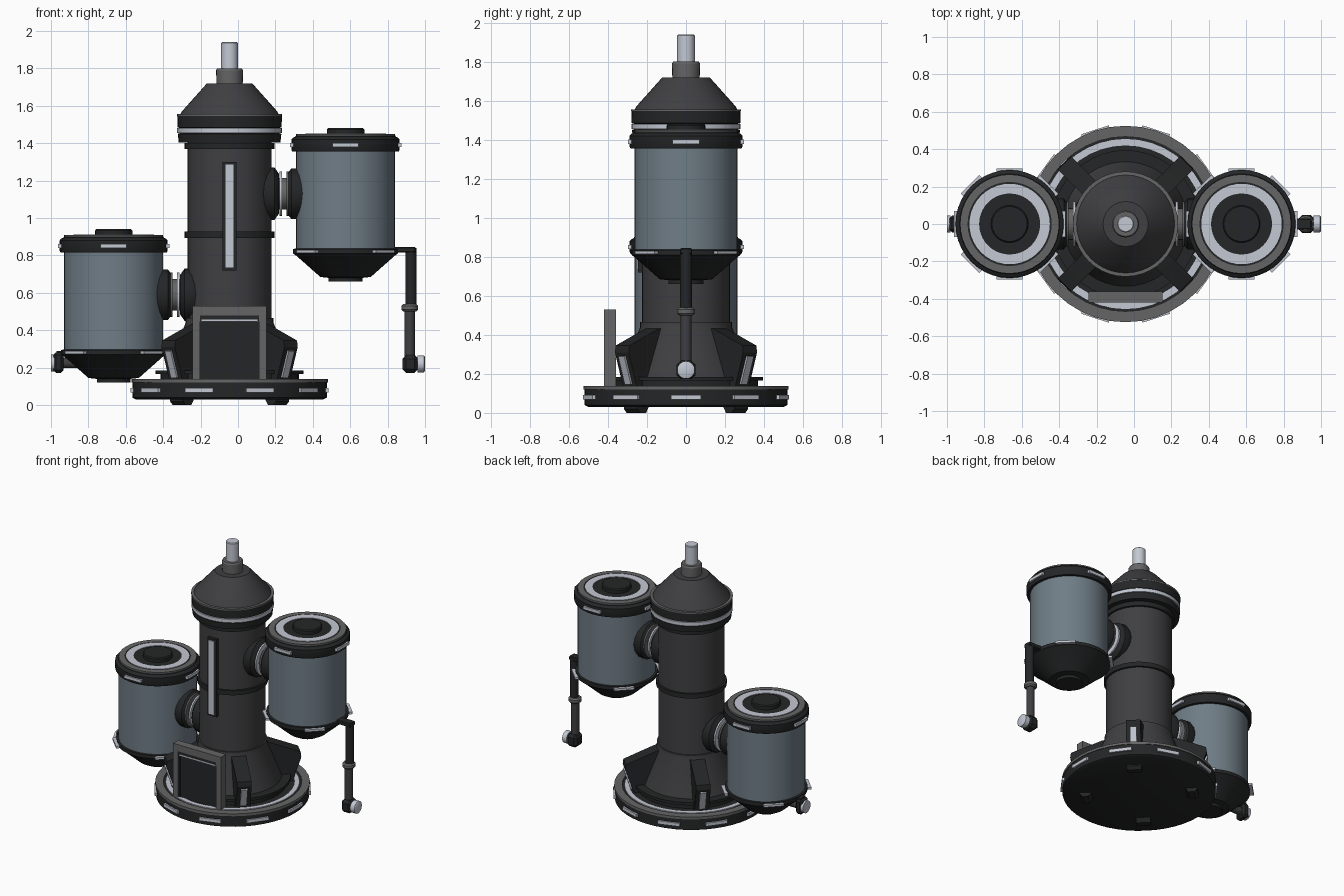
import bpy, bmesh, math
from mathutils import Matrix, Vector

if "Cube" in bpy.data.objects:
    bpy.data.objects.remove(bpy.data.objects["Cube"])

CX = -0.045  # column axis


def material(name, c):
    m = bpy.data.materials.new(name)
    m.diffuse_color = (*c, 1)
    m.use_nodes = True
    m.node_tree.nodes["Principled BSDF"].inputs["Base Color"].default_value = m.diffuse_color
    return m


DARK = material("dark", (0.018, 0.019, 0.02))
COAL = material("charcoal", (0.05, 0.05, 0.054))
GREY = material("mid_grey", (0.13, 0.13, 0.13))
TANK = material("tank_blue", (0.16, 0.205, 0.24))
LIGHT = material("light", (0.55, 0.58, 0.65))


def finish(name, bm, mat, matrix, angle=30):
    bmesh.ops.recalc_face_normals(bm, faces=bm.faces)
    me = bpy.data.meshes.new(name)
    bm.to_mesh(me)
    bm.free()
    me.transform(matrix)
    me.materials.append(mat)
    ob = bpy.data.objects.new(name, me)
    bpy.context.collection.objects.link(ob)
    bpy.context.view_layer.objects.active = ob
    bpy.ops.object.select_all(action='DESELECT')
    ob.select_set(True)
    bpy.ops.object.shade_smooth_by_angle(angle=math.radians(angle))
    return ob


def lathe(name, prof, mat, loc=(CX, 0, 0), n=40, rot=None, closed=False):
    """Revolve (radius, height) points; open profiles get end caps."""
    bm = bmesh.new()
    rings = [[bm.verts.new((r * math.cos(2 * math.pi * i / n), r * math.sin(2 * math.pi * i / n), z))
              for i in range(n)] for r, z in prof]
    pairs = list(zip(rings, rings[1:]))
    if closed:
        pairs.append((rings[-1], rings[0]))
    else:
        bm.faces.new(rings[0])
        bm.faces.new(rings[-1])
    for a, b in pairs:
        for i in range(n):
            j = (i + 1) % n
            bm.faces.new((a[i], a[j], b[j], b[i]))
    return finish(name, bm, mat, Matrix.Translation(loc) @ (rot or Matrix()))


def ring(name, r0, r1, z0, z1, mat, loc=(CX, 0, 0)):
    return lathe(name, [(r0, z0), (r1, z0), (r1, z1), (r0, z1)], mat, loc, closed=True)


def box(name, size, loc, mat, matrix=None, bevel=0.0):
    bm = bmesh.new()
    bmesh.ops.create_cube(bm, size=1)
    bmesh.ops.scale(bm, vec=size, verts=bm.verts)
    if bevel:
        bmesh.ops.bevel(bm, geom=bm.edges[:], offset=bevel, segments=1, affect='EDGES')
    return finish(name, bm, mat, (matrix or Matrix()) @ Matrix.Translation(loc))


def around(cx, deg):
    return Matrix.Translation((cx, 0, 0)) @ Matrix.Rotation(math.radians(deg), 4, 'Z')


# base disc with inset light ring and rim lights
lathe("base", [(0.50, 0.03), (0.52, 0.04), (0.52, 0.12), (0.51, 0.13), (0.30, 0.13)], DARK, n=48)
ring("base_rim", 0.47, 0.525, 0.12, 0.138, GREY)
ring("base_light_ring", 0.42, 0.455, 0.12, 0.137, LIGHT)
for i in range(10):
    box("base_rim_light", (0.025, 0.155, 0.024), (0.517, 0, 0.08), LIGHT, around(CX, 36 * i))

# flared skirt and column
lathe("skirt_flange", [(0.37, 0.12), (0.37, 0.165), (0.395, 0.165), (0.395, 0.185), (0.32, 0.185)], DARK)
lathe("skirt", [(0.345, 0.13), (0.335, 0.18), (0.235, 0.44), (0.235, 0.465), (0.22, 0.465)], COAL)
lathe("column", [(0.225, 0.44), (0.225, 1.43)], COAL)
for z in (0.91, 1.385):
    ring("column_band", 0.21, 0.24, z - 0.017, z + 0.017, DARK)

# head, cone cap and mast
lathe("head", [(0.22, 1.405), (0.272, 1.405), (0.277, 1.45), (0.262, 1.455), (0.262, 1.48),
               (0.278, 1.485), (0.28, 1.55), (0.265, 1.555)], DARK)
ring("head_light_ring", 0.25, 0.28, 1.455, 1.48, LIGHT)
ring("head_lip", 0.25, 0.281, 1.546, 1.556, GREY)
lathe("head_cone", [(0.265, 1.55), (0.255, 1.57), (0.13, 1.71), (0.12, 1.72)], COAL)
lathe("mast_collar", [(0.07, 1.71), (0.072, 1.79), (0.066, 1.80)], GREY, n=24)
lathe("mast", [(0.045, 1.79), (0.045, 1.935), (0.04, 1.94)], LIGHT, n=24)

# vertical light on column front
box("column_light_frame", (0.075, 0.03, 0.58), (CX, -0.23, 1.01), DARK)
box("column_light", (0.042, 0.03, 0.55), (CX, -0.237, 1.01), LIGHT)

# diagonal fins with sloping light strips
for a in (45, 135, 225, 315):
    prof = [(0.20, 0.44), (0.25, 0.43), (0.46, 0.345), (0.465, 0.31), (0.405, 0.13),
            (0.40, 0.02), (0.38, 0), (0.34, 0), (0.32, 0.03), (0.20, 0.13)]
    bm = bmesh.new()
    f = bm.faces.new([bm.verts.new((x, -0.05, z)) for x, z in prof])
    ext = bmesh.ops.extrude_face_region(bm, geom=[f])
    bmesh.ops.translate(bm, vec=(0, 0.1, 0),
                        verts=[v for v in ext['geom'] if isinstance(v, bmesh.types.BMVert)])
    finish("fin", bm, DARK, around(CX, a), 20)
    tilt = around(CX, a) @ Matrix.Translation((0.436, 0, 0.22)) @ Matrix.Rotation(math.radians(18.4), 4, 'Y')
    box("fin_light", (0.02, 0.045, 0.15), (0, 0, 0), LIGHT, tilt)

# door: posts, lintel and dark panel
for s in (-1, 1):
    box("door_post", (0.04, 0.06, 0.40), (CX + s * 0.178, -0.39, 0.33), GREY)
    box("door_inner_trim", (0.012, 0.04, 0.33), (CX + s * 0.153, -0.39, 0.295), DARK)
box("door_lintel", (0.396, 0.06, 0.05), (CX, -0.39, 0.505), GREY)
box("door_header", (0.32, 0.045, 0.035), (CX, -0.39, 0.465), DARK)
box("door_trim", (0.30, 0.05, 0.012), (CX, -0.39, 0.452), LIGHT)
box("door_panel", (0.32, 0.04, 0.33), (CX, -0.385, 0.295), DARK)

for s, dz in ((1, 0.0), (-1, -0.54)):
    tx = CX + s * 0.62
    at = (tx, 0, dz)
    # tank
    lathe("tank_body", [(0.265, 0.82), (0.265, 1.37)], TANK, at)
    lathe("tank_top_band", [(0.25, 1.355), (0.284, 1.355), (0.289, 1.365), (0.289, 1.42),
                            (0.28, 1.43), (0.268, 1.435), (0.262, 1.448), (0.10, 1.448)], DARK, at)
    ring("tank_lid_rim", 0.225, 0.265, 1.435, 1.45, GREY, at)
    ring("tank_lid_light", 0.163, 0.215, 1.435, 1.452, LIGHT, at)
    lathe("tank_lid_cap", [(0.10, 1.44), (0.10, 1.472), (0.094, 1.48)], DARK, at, n=24)
    lathe("tank_bottom", [(0.25, 0.838), (0.28, 0.835), (0.28, 0.81), (0.265, 0.80),
                          (0.135, 0.685), (0.09, 0.68), (0.09, 0.66)], DARK, at)
    for i in range(4):
        box("tank_top_light", (0.02, 0.14, 0.022), (0.288, 0, 1.39 + dz), LIGHT, around(tx, 90 * i))
        box("tank_bottom_light", (0.025, 0.14, 0.016), (0.287, 0, 0.822 + dz), LIGHT, around(tx, 45 + 90 * i))

    # joint between column and tank
    rot = Matrix.Rotation(math.radians(90 * s), 4, 'Y')
    j = (CX, 0, 1.13 + dz)
    lathe("joint_column_hub", [(0.13, 0.17), (0.142, 0.20), (0.14, 0.24), (0.105, 0.265)], DARK, j, 16, rot)
    lathe("joint_axle", [(0.085, 0.22), (0.085, 0.37)], GREY, j, 24, rot)
    lathe("joint_light_disc", [(0.12, 0.268), (0.12, 0.28)], LIGHT, j, 24, rot)
    lathe("joint_tank_disc", [(0.12, 0.305), (0.12, 0.316)], GREY, j, 24, rot)
    lathe("joint_tank_hub", [(0.11, 0.31), (0.135, 0.33), (0.135, 0.37), (0.12, 0.42)], DARK, j, 16, rot)

# long drain pipe on the right tank
box("drain_arm", (0.13, 0.06, 0.03), (0.885, 0, 0.83), DARK, bevel=0.005)
lathe("drain_pipe_upper", [(0.03, 0.52), (0.03, 0.84)], DARK, (0.925, 0, 0), 16)
lathe("drain_collar", [(0.035, 0.50), (0.045, 0.51), (0.045, 0.53), (0.035, 0.54)], GREY, (0.918, 0, 0), 16)
lathe("drain_pipe_lower", [(0.028, 0.25), (0.028, 0.51)], COAL, (0.918, 0, 0), 16)
box("drain_elbow", (0.085, 0.095, 0.095), (0.922, 0, 0.22), DARK, bevel=0.02)
RX = Matrix.Rotation(math.radians(90), 4, 'Y')
lathe("drain_nozzle", [(0.045, 0), (0.045, 0.035), (0.036, 0.04)], LIGHT, (0.96, 0, 0.22), 20, RX)

# short drain on the left tank
lathe("short_drain_pipe", [(0.028, -0.13), (0.028, 0)], COAL, (-0.84, 0, 0.225), 16, RX)
box("short_drain_elbow", (0.055, 0.09, 0.11), (-0.96, 0, 0.227), DARK, bevel=0.015)
lathe("short_drain_nozzle", [(0.045, 0), (0.045, 0.02)], LIGHT, (-1.0, 0, 0.225), 20, RX)
box("short_drain_bracket", (0.08, 0.06, 0.03), (-0.93, 0, 0.275), DARK)
